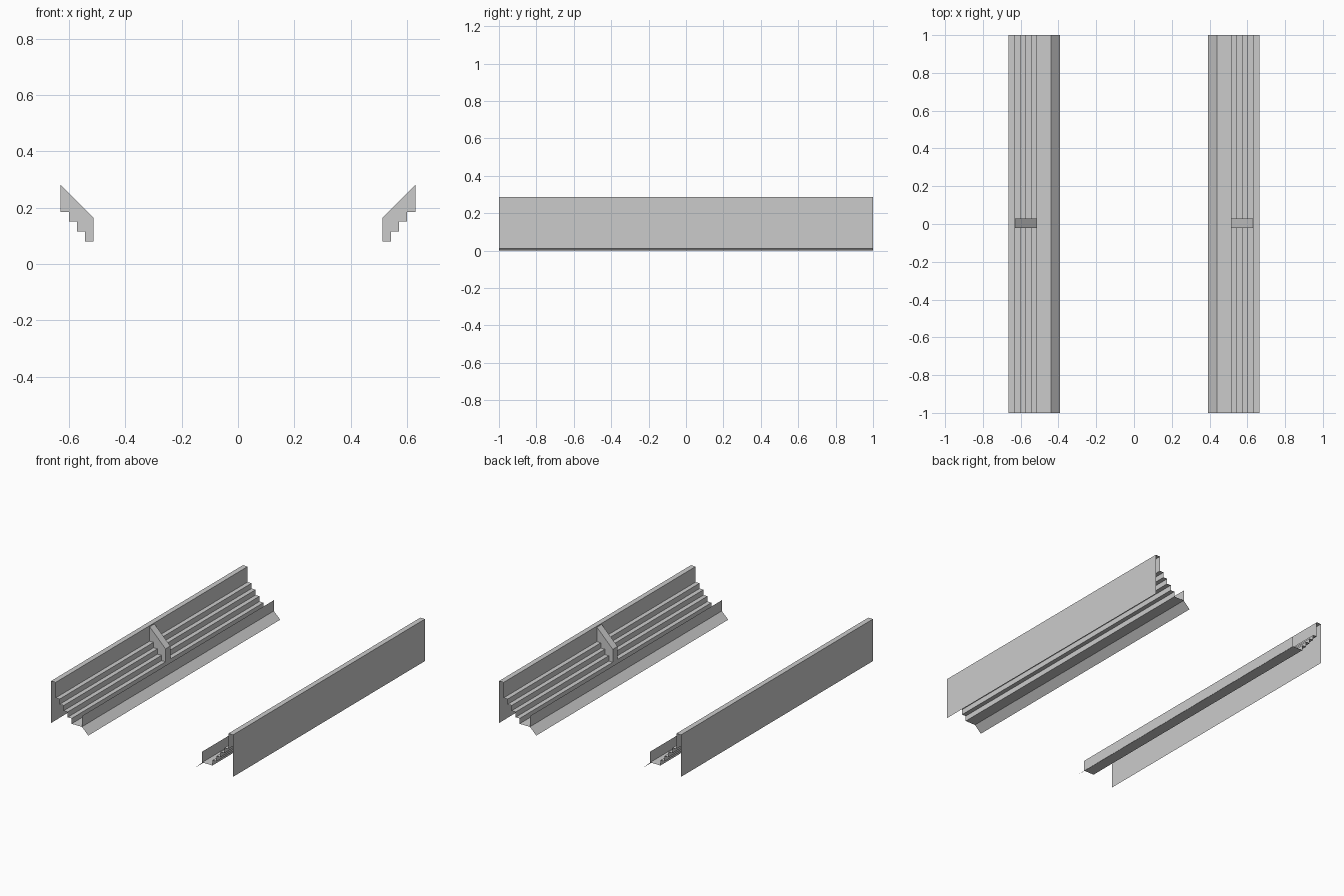
import bpy
import bmesh
from mathutils import Vector

cube = bpy.data.objects.get("Cube")
if cube:
    bpy.data.objects.remove(cube, do_unlink=True)

# Single plain grey for everything
grey = bpy.data.materials.new("concrete_grey")
grey.use_nodes = True
colour = (0.6, 0.6, 0.6, 1.0)
grey.diffuse_color = colour
grey.node_tree.nodes["Principled BSDF"].inputs["Base Color"].default_value = colour


def extrude_profile(name, points, y0, y1, solid=False):
    """Sweep an (x, z) profile along y as an open sheet or closed solid, mirrored in x."""
    bm = bmesh.new()
    near = [bm.verts.new((x, y0, z)) for x, z in points]
    if solid:
        start = bm.faces.new(near)
        result = bmesh.ops.extrude_face_region(bm, geom=[start], use_keep_orig=True)
        moved = [v for v in result["geom"] if isinstance(v, bmesh.types.BMVert)]
        bmesh.ops.translate(bm, verts=moved, vec=Vector((0, y1 - y0, 0)))
        bmesh.ops.recalc_face_normals(bm, faces=bm.faces)
    else:
        far = [bm.verts.new((x, y1, z)) for x, z in points]
        for i in range(len(points) - 1):
            bm.faces.new((near[i], near[i + 1], far[i + 1], far[i]))
    mesh = bpy.data.meshes.new(name)
    bm.to_mesh(mesh)
    bm.free()
    mesh.materials.append(grey)
    obj = bpy.data.objects.new(name, mesh)
    bpy.context.collection.objects.link(obj)
    mirror = obj.modifiers.new("mirror", "MIRROR")
    mirror.use_mirror_merge = False
    return obj


# Stair line shared by the terraces and the dividers
FLOOR, RISE, TREAD, STEPS = 0.045, 0.035, 0.029, 4
FOOT, TOP = 0.514, 0.287
BACK = FOOT + STEPS * TREAD
stairs = []
for i in range(STEPS):
    z = FLOOR + RISE * (i + 1)
    stairs += [(FOOT + TREAD * i, z), (FOOT + TREAD * (i + 1), z)]

# Walkway, steps, back wall, flat coping and outer wall in one sheet
JOINT = (0.439, FLOOR)
shell = [JOINT, (FOOT, FLOOR)] + stairs + [(BACK, TOP), (0.664, TOP), (0.664, 0.01)]
extrude_profile("terrace_shell", shell, -1, 1)

# Low front barrier and the sloping apron below it
extrude_profile("front_barrier", [JOINT, (0.439, 0.116)], -1, 1)
extrude_profile("sloping_apron", [(0.392, 0), JOINT], -1, 1)

# Divider wall standing on the steps at mid length
extrude_profile("divider_wall", stairs + [(BACK, 0.28), (FOOT, 0.165)], -0.021, 0.029, solid=True)
